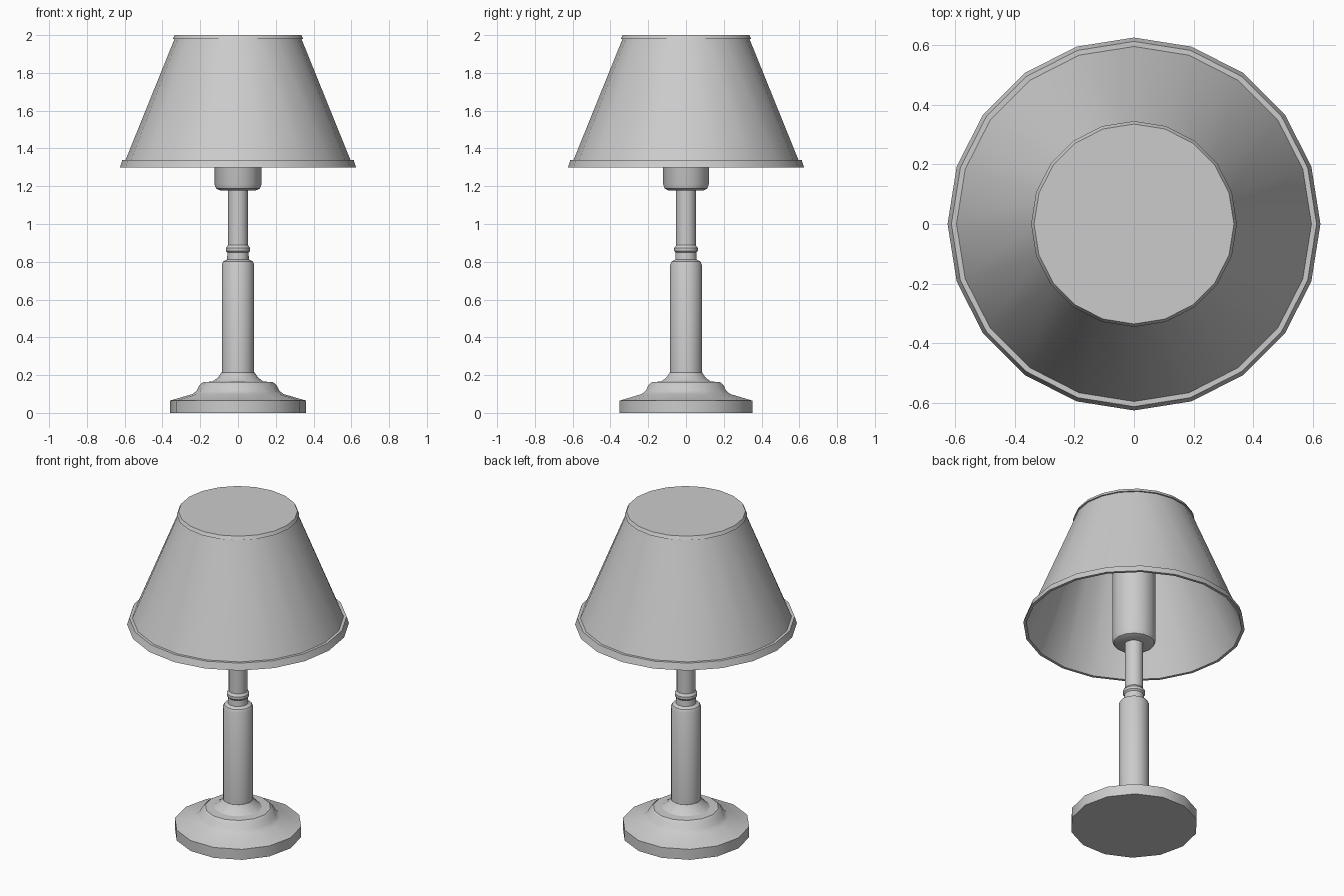
import bpy, bmesh, math

if "Cube" in bpy.data.objects:
    bpy.data.objects.remove(bpy.data.objects["Cube"])


def lathe(name, profile, sides, angle=30):
    """Spin an (r, z) profile around z; r = 0 closes on the axis."""
    bm = bmesh.new()
    rings = []
    for r, z in profile:
        if r == 0:
            rings.append([bm.verts.new((0, 0, z))] * sides)
        else:
            rings.append([bm.verts.new((r * math.cos(2 * math.pi * i / sides),
                                        r * math.sin(2 * math.pi * i / sides), z))
                          for i in range(sides)])
    for low, high in zip(rings, rings[1:]):
        for i in range(sides):
            j = (i + 1) % sides
            corners = list(dict.fromkeys((low[i], low[j], high[j], high[i])))
            bm.faces.new(corners)
    bmesh.ops.recalc_face_normals(bm, faces=bm.faces)
    mesh = bpy.data.meshes.new(name)
    bm.to_mesh(mesh)
    bm.free()
    obj = bpy.data.objects.new(name, mesh)
    bpy.context.collection.objects.link(obj)
    bpy.ops.object.select_all(action='DESELECT')
    obj.select_set(True)
    bpy.context.view_layer.objects.active = obj
    bpy.ops.object.shade_smooth_by_angle(angle=math.radians(angle))
    return obj


# Stepped foot
lathe("base", [(0, 0), (0.36, 0), (0.36, 0.065), (0.24, 0.10), (0.218, 0.118),
               (0.203, 0.148), (0.185, 0.163), (0.135, 0.166), (0.108, 0.185),
               (0.087, 0.215), (0, 0.215)], 14)

# Turned column with a collar ring
lathe("column", [(0, 0.2), (0.086, 0.2), (0.086, 0.785), (0.078, 0.802), (0.058, 0.812),
                 (0.056, 0.848), (0.064, 0.857), (0.064, 0.873), (0.053, 0.888),
                 (0.053, 1.19), (0, 1.19)], 14)

# Bulb socket, hidden top reaching up into the shade
lathe("socket", [(0, 1.178), (0.095, 1.178), (0.116, 1.187), (0.124, 1.21),
                 (0.124, 1.98), (0, 1.98)], 14)

# Closed-top shade with rims and a thin wall
lathe("shade", [(0, 2.0), (0.335, 2.0), (0.345, 1.98), (0.336, 1.98), (0.595, 1.34),
                (0.612, 1.34), (0.625, 1.30), (0.608, 1.30), (0.33, 1.98), (0, 1.98)], 20)
